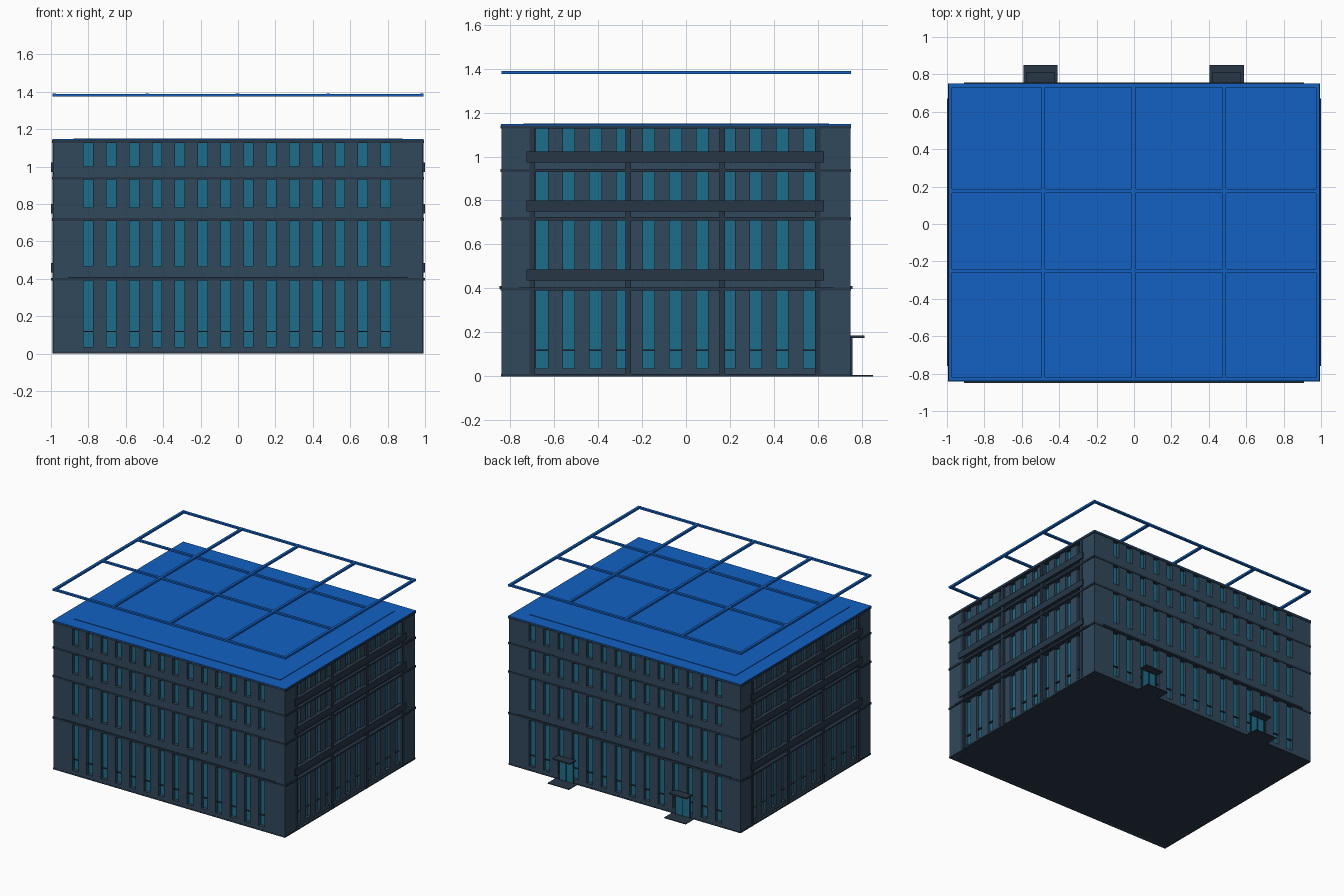
import bpy, bmesh

if "Cube" in bpy.data.objects:
    bpy.data.objects.remove(bpy.data.objects["Cube"])

def material(name, rgb):
    m = bpy.data.materials.new(name)
    m.diffuse_color = (*rgb, 1)
    m.use_nodes = True
    m.node_tree.nodes["Principled BSDF"].inputs["Base Color"].default_value = m.diffuse_color
    return m

WALL = material("slate wall", (0.030, 0.065, 0.105))
TRIM = material("dark trim", (0.020, 0.038, 0.062))
GLASS = material("teal glass", (0.012, 0.155, 0.255))
BLUE = material("roof blue", (0.006, 0.120, 0.540))

def boxes(name, spans, mat):
    """One object from boxes given as (x0, x1, y0, y1, z0, z1)."""
    bm = bmesh.new()
    for x0, x1, y0, y1, z0, z1 in spans:
        vs = bmesh.ops.create_cube(bm, size=1)["verts"]
        for v in vs:
            v.co = ((x0 + x1) / 2 + v.co.x * (x1 - x0),
                    (y0 + y1) / 2 + v.co.y * (y1 - y0),
                    (z0 + z1) / 2 + v.co.z * (z1 - z0))
    me = bpy.data.meshes.new(name)
    bm.to_mesh(me)
    bm.free()
    me.materials.append(mat)
    ob = bpy.data.objects.new(name, me)
    bpy.context.collection.objects.link(ob)
    return ob

X, Y0, Y1, TOP = 0.988, -0.84, 0.748, 1.14
ROWS = [(0.035, 0.392), (0.465, 0.71), (0.78, 0.93), (1.0, 1.13)]

def wall_rects(a, b, centres, half):
    """Rectangles (u0, u1, z0, z1) of a wall with window openings left free."""
    edges = [a] + [e for c in centres for e in (c - half, c + half)] + [b]
    rects, z = [], 0.0
    for lo, hi in ROWS:
        rects.append((a, b, z, lo))
        rects += [(edges[i], edges[i + 1], lo, hi) for i in range(0, len(edges), 2)]
        z = hi
    return rects + [(a, b, z, TOP)]

# Glazed core seen through the window openings
boxes("window_glass", [(-0.95, 0.95, Y0 + 0.025, Y1 - 0.025, 0.005, TOP - 0.005)], GLASS)

# Front and back walls with fourteen windows per floor
front_x = [-0.80 + i * 0.1223 for i in range(14)]
for name, y0, y1 in (("front", Y0, Y0 + 0.025), ("back", Y1 - 0.025, Y1)):
    boxes(name + "_wall", [(a, b, y0, y1, lo, hi)
          for a, b, lo, hi in wall_rects(-X, X, front_x, 0.025)], WALL)
    boxes(name + "_transoms", [(c - 0.025, c + 0.025, y0 + 0.008, y1 - 0.008, 0.115, 0.121)
          for c in front_x], TRIM)

# Side walls with eleven windows, corner piers, columns and rails
side_y = [-0.655 + i * 0.1215 for i in range(11)]
for name, s in (("right", 1), ("left", -1)):
    def side(x0, x1):
        return tuple(sorted((s * x0, s * x1)))
    wall_x, pier_x, column_x = side(0.95, 0.972), side(0.95, X), side(0.95, 0.991)
    rail_x, transom_x = side(0.96, 0.999), side(0.945, 0.964)
    boxes(name + "_wall", [(*wall_x, a, b, lo, hi)
          for a, b, lo, hi in wall_rects(-0.70, 0.60, side_y, 0.0265)], WALL)
    boxes(name + "_corner_piers", [(*pier_x, Y0 + 0.025, -0.70, 0, TOP),
                                   (*pier_x, 0.60, Y1 - 0.025, 0, TOP)], WALL)
    boxes(name + "_columns", [(*column_x, y - 0.0125, y + 0.0125, 0, TOP)
          for y in (-0.70, -0.262, 0.165, 0.60)], TRIM)
    boxes(name + "_rails", [(*rail_x, -0.725, 0.627, z, z + 0.05)
          for z in (0.435, 0.75, 0.972)], TRIM)
    boxes(name + "_transoms", [(*transom_x, c - 0.026, c + 0.026, 0.115, 0.121)
          for c in side_y], TRIM)

# Floor bands wrapping the building, and the base
boxes("floor_bands", [(-0.994, 0.994, Y0 - 0.003, Y1 + 0.003, z - 0.007, z + 0.007)
      for z in (0.397, 0.717, 0.937, 1.134)], TRIM)
boxes("base_slab", [(-0.99, 0.99, Y0 - 0.001, Y1 + 0.001, 0, 0.01)], TRIM)

# String courses above the ground floor
boxes("string_courses", [(-0.91, 0.91, Y0 - 0.009, Y0, 0.398, 0.41),
                         (-0.91, 0.91, Y1, Y1 + 0.009, 0.398, 0.41),
                         (0.96, 1.0, -0.76, 0.67, 0.392, 0.404),
                         (-1.0, -0.96, -0.76, 0.67, 0.392, 0.404)], TRIM)

# Roof sheet with a slightly raised centre
boxes("roof", [(-0.992, 0.992, Y0 - 0.002, Y1 + 0.002, 1.141, 1.147),
               (-0.88, 0.88, -0.74, 0.65, 1.14, 1.151)], BLUE)

# Open frame floating above the roof
bars = [(x - 0.01, x + 0.01, Y0, 0.75, 1.375, 1.39)
        for x in (-0.983, -0.485, -0.003, 0.482, 0.983)]
bars += [(-0.993, 0.993, y - 0.01, y + 0.01, 1.376, 1.389)
         for y in (-0.83, -0.25, 0.176, 0.74)]
boxes("roof_frame", bars, BLUE)

# Two back entrances: door, mullions, canopy and ground pad
for name, x in (("left", -0.50), ("right", 0.495)):
    boxes(name + "_door", [(x - 0.06, x + 0.06, Y1, Y1 + 0.006, 0.005, 0.172)], GLASS)
    boxes(name + "_door_frame", [(x + d - 0.004, x + d + 0.004, Y1, Y1 + 0.01, 0.005, 0.175)
          for d in (-0.06, 0, 0.06)], TRIM)
    boxes(name + "_canopy", [(x - 0.075, x + 0.075, Y1, 0.813, 0.175, 0.185)], TRIM)
    boxes(name + "_entrance_pad", [(x - 0.092, x + 0.092, Y1, 0.85, 0, 0.005)], TRIM)
